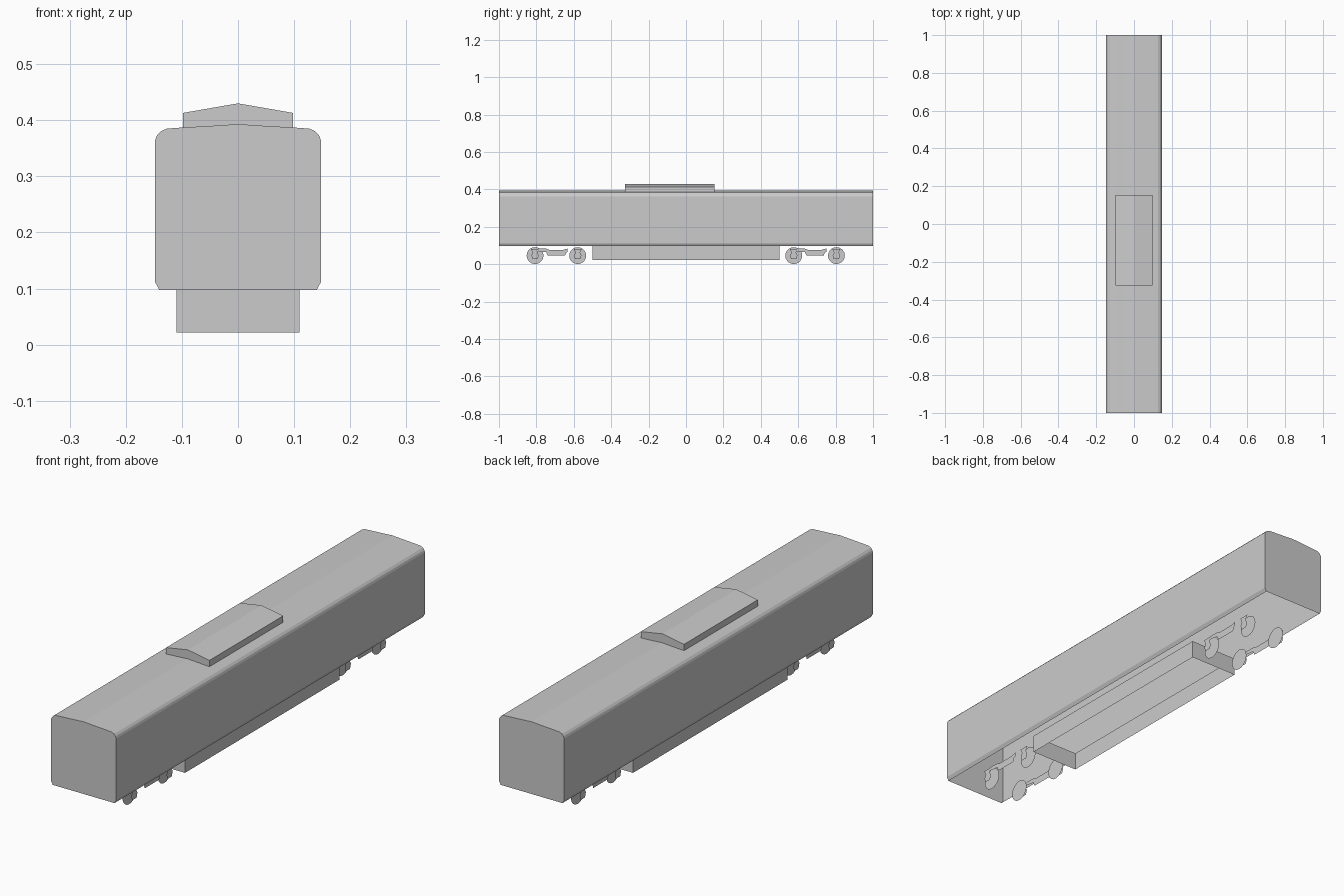
import bpy
import bmesh
from mathutils import Matrix

if "Cube" in bpy.data.objects:
    bpy.data.objects.remove(bpy.data.objects["Cube"])

WHEEL_X, FRAME_X = 0.072, 0.095
WHEEL_Z, WHEEL_R = 0.046, 0.045


def make_object(name, bm):
    mesh = bpy.data.meshes.new(name)
    bm.to_mesh(mesh)
    bm.free()
    obj = bpy.data.objects.new(name, mesh)
    bpy.context.collection.objects.link(obj)
    return obj


def open_shell(name, half, y0, y1):
    """Sweep a half profile (bottom edge to centre line) along y; bottom stays open."""
    left = [(-x, z) for x, z in reversed(half) if x > 0]
    profile = half + left
    bm = bmesh.new()
    front = [bm.verts.new((x, y0, z)) for x, z in profile]
    back = [bm.verts.new((x, y1, z)) for x, z in profile]
    for i in range(len(profile) - 1):
        bm.faces.new((front[i], back[i], back[i + 1], front[i + 1]))
    bm.faces.new(front)
    bm.faces.new(back[::-1])
    bmesh.ops.recalc_face_normals(bm, faces=bm.faces)
    return make_object(name, bm)


def flat_plate(name, outline, x, y):
    """Thin side plate cut from a (y, z) outline, facing outwards."""
    bm = bmesh.new()
    pts = outline if x > 0 else outline[::-1]
    bm.faces.new([bm.verts.new((x, y + a, b)) for a, b in pts])
    return make_object(name, bm)


def wheel(name, x, y):
    bm = bmesh.new()
    turn = Matrix.Rotation(1.5707963 if x > 0 else -1.5707963, 4, 'Y')
    bmesh.ops.create_circle(bm, cap_ends=True, segments=20, radius=WHEEL_R,
                            matrix=Matrix.Translation((x, y, WHEEL_Z)) @ turn)
    return make_object(name, bm)


# Carriage body: straight sides, rounded eaves, shallow roof
open_shell("carriage_body", [
    (0.140, 0.097), (0.148, 0.112), (0.148, 0.363), (0.145, 0.372),
    (0.138, 0.380), (0.127, 0.385), (0.098, 0.387), (0.045, 0.390),
    (0.0, 0.393)], -1, 1)

# Raised roof housing
open_shell("roof_housing", [(0.098, 0.387), (0.098, 0.413), (0.0, 0.430)],
           -0.325, 0.153)

# Equipment box under the floor: four walls, open above and below
bm = bmesh.new()
bmesh.ops.create_cube(bm, size=1, matrix=Matrix.Translation((0, 0, 0.0595))
                      @ Matrix.Diagonal((0.22, 1.0, 0.075, 1)))
bmesh.ops.delete(bm, geom=[f for f in bm.faces if abs(f.normal.z) > 0.5],
                 context='FACES_ONLY')
make_object("underfloor_box", bm)

# Bogie plates, measured from the rear axle of each bogie
axle_box = [(-0.022, 0.082), (-0.012, 0.062), (-0.020, 0.048), (-0.014, 0.028),
            (0.014, 0.028), (0.020, 0.048), (0.012, 0.062), (0.022, 0.082)]
frame = [(0.012, 0.070), (0.060, 0.064), (0.068, 0.046), (0.160, 0.046),
         (0.166, 0.062), (0.174, 0.066), (0.174, 0.084), (0.150, 0.077),
         (0.075, 0.077), (0.060, 0.083), (0.018, 0.084)]

for end, y in (("front", -0.807), ("back", 0.576)):
    for side, s in (("right", 1), ("left", -1)):
        tag = f"{end}_{side}"
        flat_plate(f"bogie_frame_{tag}", frame, s * FRAME_X, y)
        for i, dy in enumerate((0, 0.228)):
            flat_plate(f"axle_box_{tag}_{i + 1}", axle_box, s * FRAME_X, y + dy)
            wheel(f"wheel_{tag}_{i + 1}", s * WHEEL_X, y + dy)
